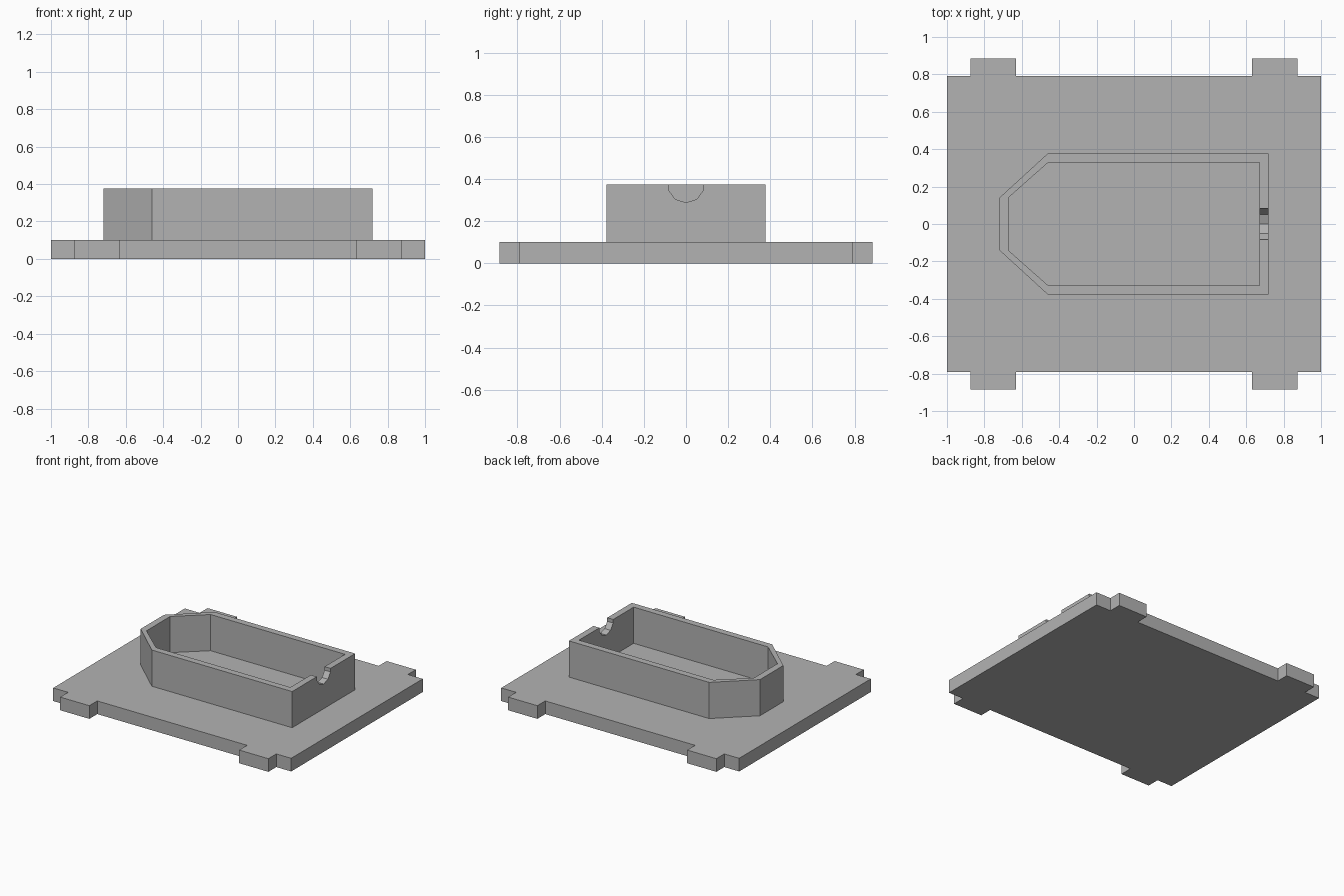
import bpy
import bmesh
from math import sin, cos, tau

cube = bpy.data.objects.get("Cube")
if cube:
    bpy.data.objects.remove(cube, do_unlink=True)

grey = bpy.data.materials.new("plain grey")
grey.use_nodes = True
colour = (0.45, 0.45, 0.45, 1)
grey.diffuse_color = colour
grey.node_tree.nodes["Principled BSDF"].inputs["Base Color"].default_value = colour


def extruded(name, points, offset):
    """Closed prism: a flat outline of 3D points swept along offset."""
    bm = bmesh.new()
    face = bm.faces.new([bm.verts.new(p) for p in points])
    sweep = bmesh.ops.extrude_face_region(bm, geom=[face], use_keep_orig=True)
    moved = [v for v in sweep["geom"] if isinstance(v, bmesh.types.BMVert)]
    bmesh.ops.translate(bm, verts=moved, vec=offset)
    bmesh.ops.recalc_face_normals(bm, faces=bm.faces)
    mesh = bpy.data.meshes.new(name)
    bm.to_mesh(mesh)
    bm.free()
    mesh.materials.append(grey)
    obj = bpy.data.objects.new(name, mesh)
    bpy.context.collection.objects.link(obj)
    return obj


def cut(target, cutter):
    mod = target.modifiers.new("cut", "BOOLEAN")
    mod.operation = "DIFFERENCE"
    mod.solver = "EXACT"
    mod.object = cutter
    bpy.context.view_layer.objects.active = target
    bpy.ops.object.modifier_apply(modifier=mod.name)
    bpy.data.objects.remove(cutter, do_unlink=True)


def mirrored(half, axis):
    """Complete a half outline by reflecting it in the x or y axis."""
    flip = (-1, 1) if axis == "x" else (1, -1)
    return half + [(x * flip[0], y * flip[1]) for x, y in reversed(half)]


# Base plate with four edge tabs
PLATE_TOP, RIM = 0.1, 0.375
corner = [(0.63, 0.79), (0.63, 0.885), (0.875, 0.885), (0.875, 0.79), (1, 0.79)]
outline = mirrored(mirrored(corner, "y"), "x")
extruded("base_plate", [(x, y, 0) for x, y in outline], (0, 0, PLATE_TOP))

# Raised open tray wall with a tapered end
outer = mirrored([(0.72, 0.378), (-0.46, 0.378), (-0.72, 0.14)], "y")
inner = mirrored([(0.67, 0.328), (-0.46, 0.328), (-0.67, 0.142)], "y")
wall = extruded("tray_wall", [(x, y, PLATE_TOP) for x, y in outer],
                (0, 0, RIM - PLATE_TOP))
cut(wall, extruded("tray_hollow", [(x, y, 0) for x, y in inner], (0, 0, 1)))

# Ten-sided cable notch in the square end
notch = [(0.6, 0.087 * sin(tau * i / 10), RIM - 0.087 * cos(tau * i / 10))
         for i in range(10)]
cut(wall, extruded("notch_cutter", notch, (0.2, 0, 0)))
